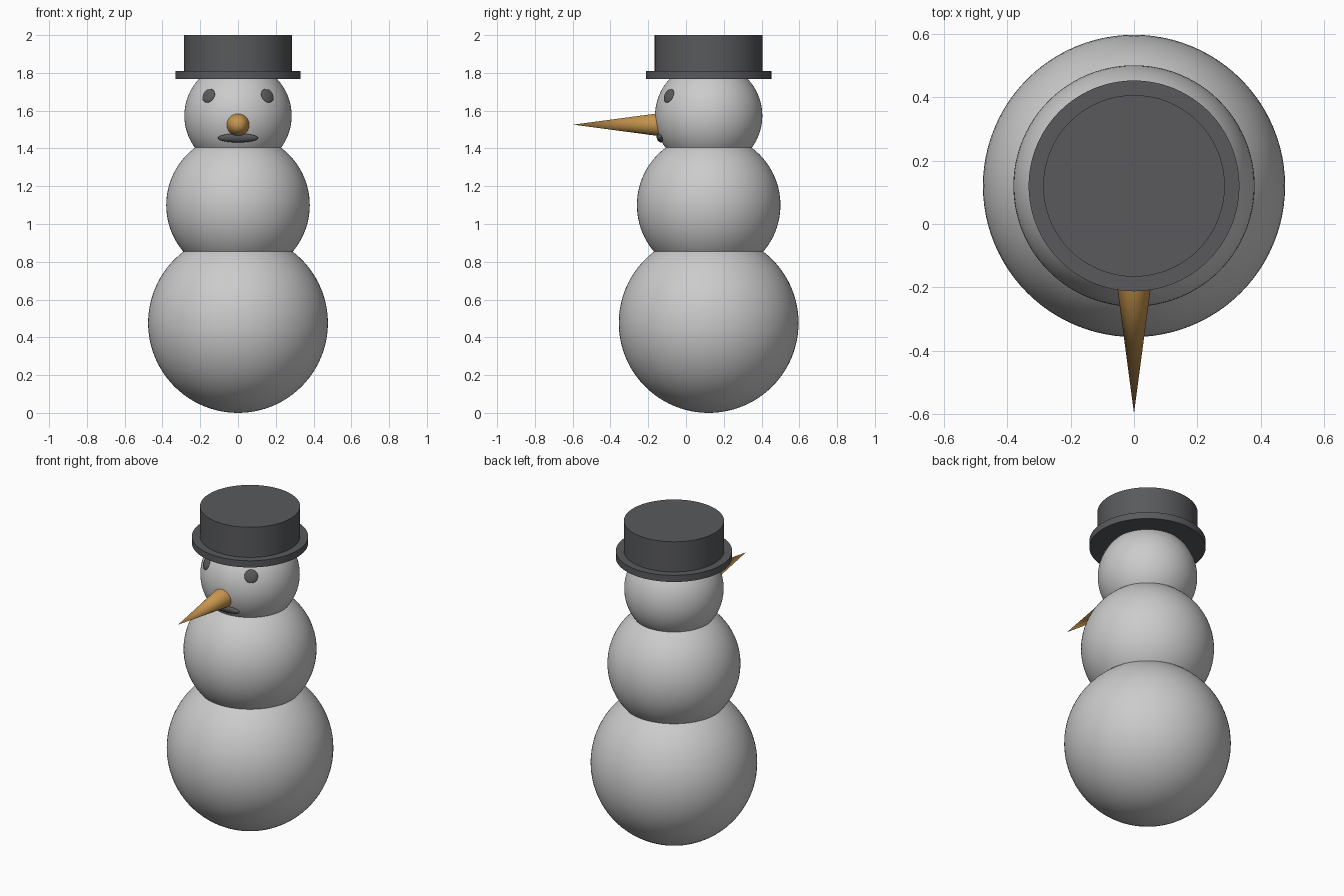
import bpy
from math import radians
from mathutils import Vector

if "Cube" in bpy.data.objects:
    bpy.data.objects.remove(bpy.data.objects["Cube"])

CY = 0.12  # body axis sits behind the origin so the nose fits the bounds


def material(name, color):
    m = bpy.data.materials.new(name)
    m.diffuse_color = (*color, 1)
    m.use_nodes = True
    m.node_tree.nodes["Principled BSDF"].inputs["Base Color"].default_value = m.diffuse_color
    return m


dark = material("dark_grey", (0.1, 0.102, 0.108))
orange = material("orange", (0.56, 0.3, 0.075))


def finish(name, mat=None):
    ob = bpy.context.object
    ob.name = name
    if mat:
        ob.data.materials.append(mat)
    bpy.ops.object.shade_smooth_by_angle(angle=radians(35))
    return ob


def ball(name, loc, scale, mat=None, seg=64):
    bpy.ops.mesh.primitive_uv_sphere_add(segments=seg, ring_count=seg // 2, radius=1, location=loc)
    ob = bpy.context.object
    ob.scale = scale
    return finish(name, mat)


def cylinder(name, radius, z0, z1):
    bpy.ops.mesh.primitive_cylinder_add(vertices=96, radius=radius, depth=z1 - z0,
                                        location=(0, CY, (z0 + z1) / 2))
    return finish(name, dark)


# Three stacked snowballs
for name, r, z in (("lower_ball", 0.476, 0.476), ("middle_ball", 0.38, 1.10), ("head", 0.284, 1.573)):
    ball(name, (0, CY, z), (r, r, r), seg=96)

# Hat
cylinder("hat_brim", 0.332, 1.768, 1.81)
cylinder("hat_crown", 0.286, 1.80, 2.0)

# Carrot nose pointing forward, base buried in the head
bpy.ops.mesh.primitive_cone_add(vertices=48, radius1=0.066, radius2=0, depth=0.495,
                                location=(0, -0.3485, 1.526), rotation=(radians(90), 0, 0))
finish("nose", orange)

# Flattened features lying on the head surface
head = Vector((0, CY, 1.573))


def feature(name, direction, scale):
    d = Vector(direction).normalized()
    ob = ball(name, head + d * 0.282, scale, dark, seg=32)
    ob.rotation_euler = d.to_track_quat('Z', 'Y').to_euler()


for side, s in (("left", 1), ("right", -1)):
    feature(side + "_eye", (s * 0.157, -0.213, 0.107), (0.039, 0.039, 0.012))
feature("mouth", (0, -0.257, -0.118), (0.107, 0.025, 0.018))
